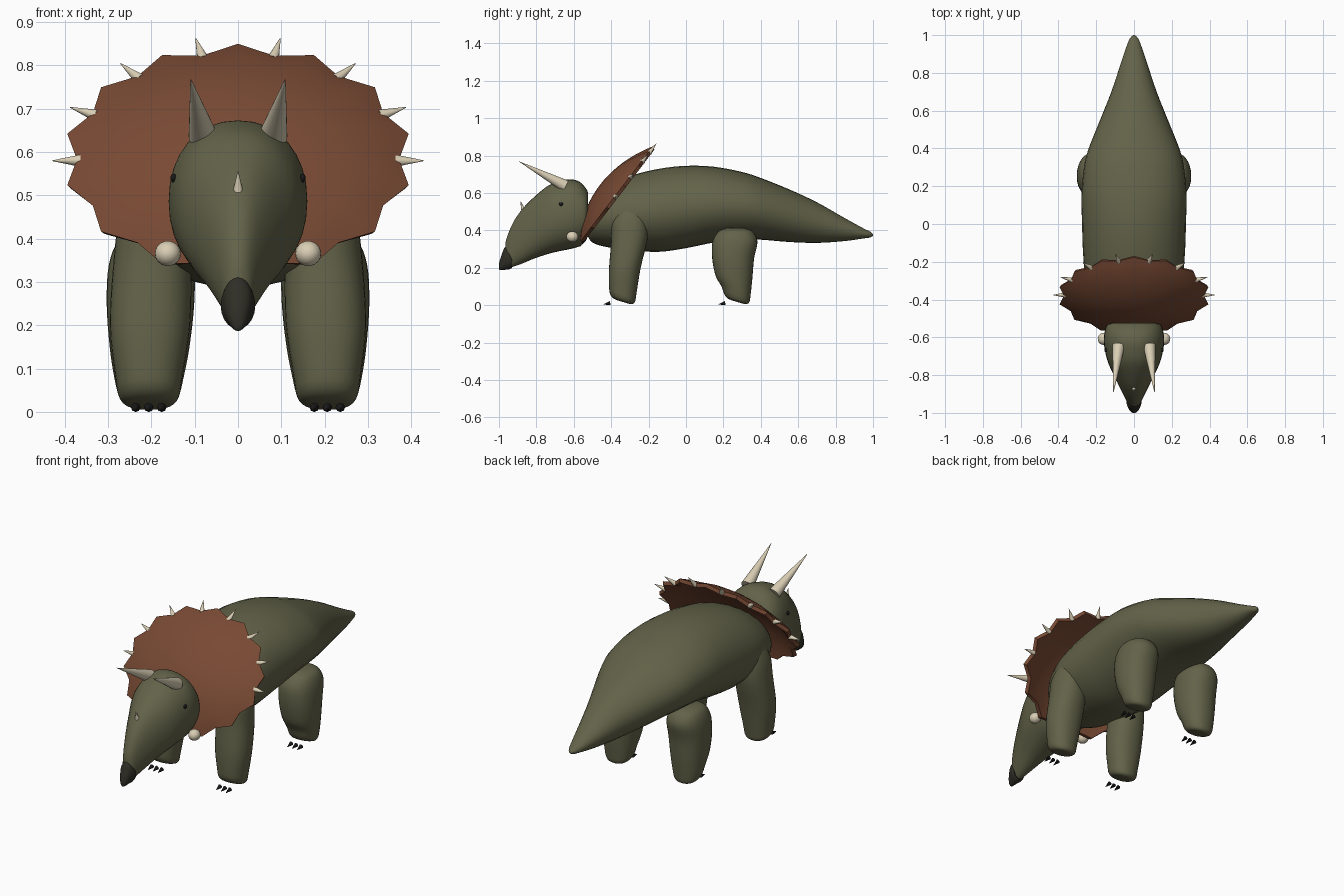
import bpy, bmesh, math
from mathutils import Vector

if "Cube" in bpy.data.objects:
    bpy.data.objects.remove(bpy.data.objects["Cube"])


def material(name, rgb):
    m = bpy.data.materials.new(name)
    m.diffuse_color = (*rgb, 1)
    m.use_nodes = True
    m.node_tree.nodes["Principled BSDF"].inputs["Base Color"].default_value = m.diffuse_color
    return m


GREEN = material("olive skin", (0.125, 0.125, 0.068))
BROWN = material("rust frill", (0.19, 0.068, 0.034))
HORN = material("ivory horn", (0.70, 0.62, 0.46))
BEAK = material("dark beak", (0.028, 0.027, 0.019))
BLACK = material("black", (0.01, 0.01, 0.01))


def finish(name, bm, mat, angle=45, normals=True):
    if normals:
        bmesh.ops.recalc_face_normals(bm, faces=bm.faces)
    me = bpy.data.meshes.new(name)
    bm.to_mesh(me)
    bm.free()
    me.materials.append(mat)
    ob = bpy.data.objects.new(name, me)
    bpy.context.collection.objects.link(ob)
    smooth(ob, angle)
    return ob


def smooth(ob, angle):
    bpy.ops.object.select_all(action='DESELECT')
    ob.select_set(True)
    bpy.context.view_layer.objects.active = ob
    bpy.ops.object.shade_smooth_by_angle(angle=math.radians(angle))


def spline(rows, steps=4):
    """Catmull-Rom interpolation of rows of ring parameters."""
    out = []
    for i in range(len(rows) - 1):
        p = [rows[max(0, min(len(rows) - 1, i + k))] for k in (-1, 0, 1, 2)]
        for s in range(steps):
            t = s / steps
            out.append([0.5 * (2 * b + (c - a) * t + (2 * a - 5 * b + 4 * c - d) * t * t
                               + (3 * b - a - 3 * c + d) * t ** 3)
                        for a, b, c, d in zip(*p)])
    return out + [list(rows[-1])]


def loft(name, rows, point, mat, n=32, power=2.0):
    bm = bmesh.new()
    rings = []
    for r in spline(rows):
        ring = []
        for k in range(n):
            a = 2 * math.pi * k / n
            c, s = (math.copysign(abs(f) ** (2 / power), f) for f in (math.cos(a), math.sin(a)))
            ring.append(bm.verts.new(point(r, c, s)))
        rings.append(ring)
    for A, B in zip(rings, rings[1:]):
        for k in range(n):
            bm.faces.new((A[k], A[k - 1], B[k - 1], B[k]))
    bm.faces.new(rings[0])
    bm.faces.new(rings[-1])
    return finish(name, bm, mat)


def slice_y(r, c, s):
    """Ring across the y axis: y, top, bottom, half width."""
    y, top, bot, w = r
    return (w * c, y, (top + bot) / 2 + (top - bot) / 2 * s)


def cone(name, base, tip, radius, mat, n=16):
    base, tip = Vector(base), Vector(tip)
    d = tip - base
    bm = bmesh.new()
    bmesh.ops.create_cone(bm, cap_ends=True, segments=n, radius1=radius, radius2=0.0008, depth=d.length)
    q = d.to_track_quat('Z', 'Y')
    for v in bm.verts:
        v.co = q @ v.co + (base + tip) / 2
    return finish(name, bm, mat)


def ball(name, centre, size, mat):
    bm = bmesh.new()
    bmesh.ops.create_uvsphere(bm, u_segments=20, v_segments=12, radius=1)
    for v in bm.verts:
        v.co = Vector(centre) + Vector([a * b for a, b in zip(v.co, size)])
    return finish(name, bm, mat)


# Body with neck and tail
loft("body", [
    (-.53, .53, .38, .09), (-.50, .565, .335, .16), (-.42, .63, .31, .22), (-.30, .69, .295, .255),
    (-.15, .728, .285, .27), (0, .745, .305, .275), (.15, .74, .335, .278), (.30, .712, .35, .265),
    (.40, .68, .35, .24), (.55, .62, .338, .18), (.70, .55, .333, .12), (.85, .465, .343, .07),
    (.95, .41, .357, .036), (.985, .393, .362, .02), (1.0, .379, .372, .004)], slice_y, GREEN)

# Head and beak
loft("head", [
    (-.523, .60, .38, .11), (-.535, .625, .345, .142), (-.57, .66, .315, .155), (-.62, .673, .30, .16),
    (-.68, .662, .288, .152), (-.74, .637, .273, .135), (-.81, .58, .25, .102), (-.87, .52, .225, .073),
    (-.92, .45, .207, .048), (-.955, .37, .20, .029), (-.966, .33, .23, .012)],
    slice_y, GREEN, power=2.15)
loft("beak", [
    (-.93, .275, .20, .035), (-.945, .30, .192, .04), (-.968, .31, .189, .033),
    (-.987, .265, .187, .023), (-.997, .235, .188, .013), (-1.0, .215, .195, .004)], slice_y, BEAK, n=20)

# Scalloped domed frill on a tilted plane
RX, RZ, ZC, YC, SLOPE, BULGE = .404, .267, .583, -.38, .765, .10
NORMAL = Vector((0, -1, SLOPE)).normalized()


def frill_point(r, a):
    z = r * RZ * math.sin(a)
    return Vector((r * RX * math.cos(a), YC + SLOPE * z, ZC + z)) + NORMAL * BULGE * (1 - r * r)


bm = bmesh.new()
N, R = 28, 10
centre = bm.verts.new(frill_point(0, 0))
rings = []
for i in range(1, R + 1):
    r = i / R
    ring = []
    for k in range(N):
        dip = 0.08 * r ** 4 if k % 2 else 0
        a = math.pi / 2 + 2 * math.pi * k / N
        p = frill_point(r, a)
        if dip:
            flat = frill_point(r * (1 - dip), a)
            p = flat - NORMAL * BULGE * (r * r - (r * (1 - dip)) ** 2)
        ring.append(bm.verts.new(p))
    rings.append(ring)
for k in range(N):
    bm.faces.new((centre, rings[0][k - 1], rings[0][k]))
    for A, B in zip(rings, rings[1:]):
        bm.faces.new((A[k - 1], B[k - 1], B[k], A[k]))
frill = finish("frill", bm, BROWN, normals=False)
shell = frill.modifiers.new("thickness", 'SOLIDIFY')
shell.thickness = 0.02
shell.offset = -1
bpy.ops.object.modifier_apply(modifier=shell.name)
smooth(frill, 40)

# Spikes in the frill notches, upper half only
for k in range(8):
    a = math.pi * (2 * k - 7) / 14 * 1.0 + math.pi / 2
    base = frill_point(1, a)
    mid = Vector((0, YC, ZC))
    out = (base - mid).normalized()
    base = mid + (base - mid) * 0.92 - NORMAL * 0.005
    cone("frill_spike", base - out * 0.008, base + out * 0.057, 0.014, HORN, 12)


# Legs: rings of z, x, y, half width, half depth, sole tilt
FRONT = [(.53, .19, -.29, .05, .06, 0), (.45, .19, -.30, .083, .095, 0), (.35, .197, -.303, .09, .096, 0),
         (.20, .203, -.327, .0925, .084, .05), (.08, .2055, -.338, .077, .073, .25),
         (.04, .2055, -.339, .07, .067, .3), (.022, .2055, -.338, .056, .052, .3),
         (.017, .2055, -.337, .03, .03, .3)]
HIND = [(.412, .20, .265, .035, .045, 0), (.395, .20, .265, .075, .09, 0), (.34, .20, .262, .098, .12, 0),
        (.25, .202, .252, .101, .112, 0), (.15, .204, .257, .092, .098, .05),
        (.08, .2055, .268, .08, .078, .25), (.04, .2055, .272, .07, .068, .3),
        (.022, .2055, .273, .056, .053, .3), (.017, .2055, .274, .03, .03, .3)]

for s in (-1, 1):
    def slice_z(r, c, sn):
        z, x, y, rx, ry, tilt = r
        return (s * (x + rx * c), y + ry * sn, z - tilt * ry * sn)

    for name, rows, toe in (("front", FRONT, -.405), ("hind", HIND, .21)):
        loft(name + "_leg", rows, slice_z, GREEN, power=2.25)
        # Three small claws ahead of each foot
        for x in (.176, .206, .236):
            cone(name + "_claw", (s * x, toe, .011), (s * x, toe - .036, .004), .011, BLACK, 8)

    # Brow horns, cheek horns and eyes
    cone("brow_horn", (s * .081, -.645, .637), (s * .109, -.892, .768), .033, HORN, 24)
    ball("cheek_horn", (s * .162, -.608, .366), (.03, .032, .029), HORN)
    ball("eye", (s * .149, -.668, .54), (.007, .011, .010), BLACK)

# Nose horn
cone("nose_horn", (0, -.862, .487), (0, -.885, .556), .017, HORN)
